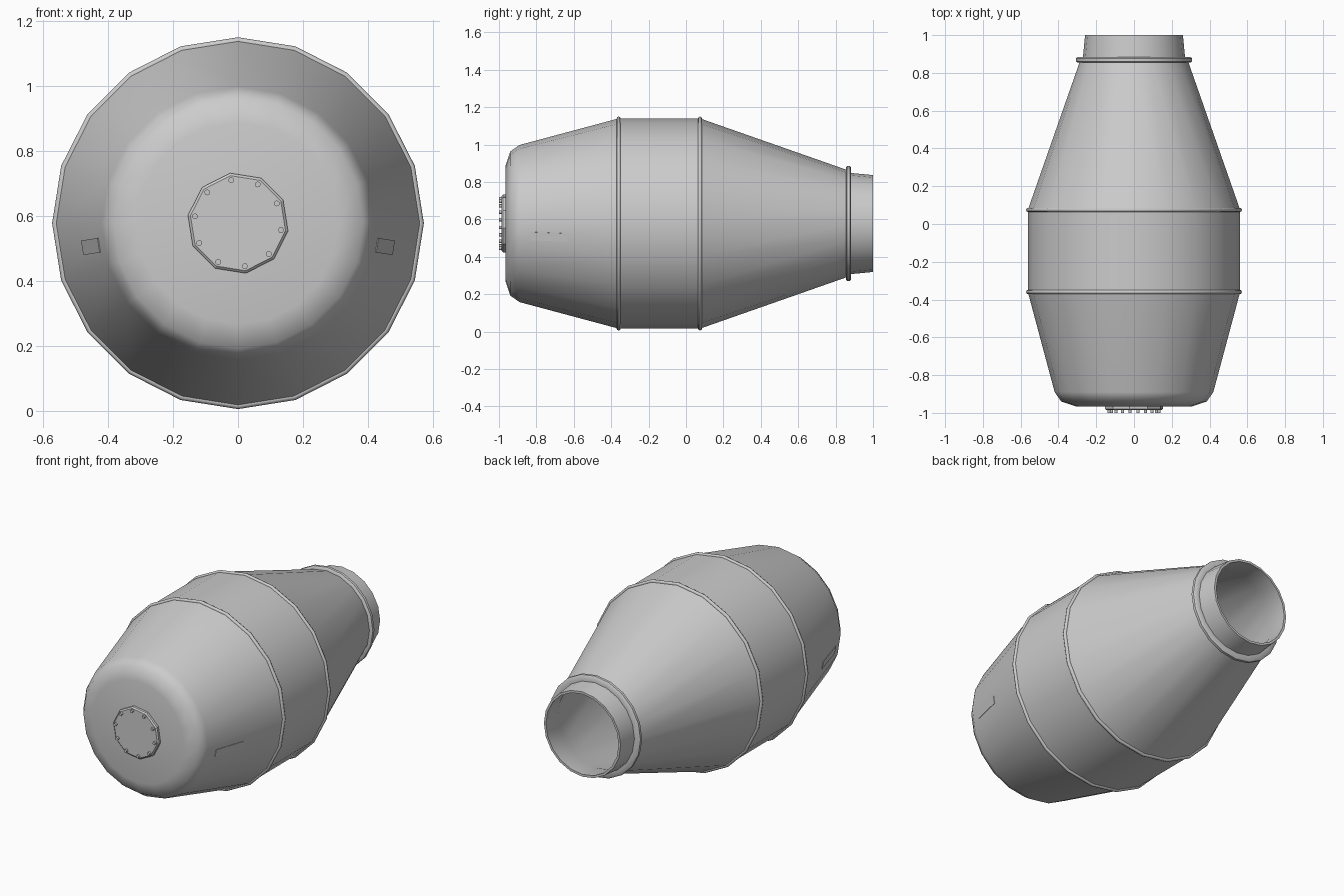
import bpy, bmesh
from math import sin, cos, pi, radians
from mathutils import Matrix, Vector

cube = bpy.data.objects.get("Cube")
if cube:
    bpy.data.objects.remove(cube, do_unlink=True)

AXIS_Z = 0.578      # height of the drum's axis
SIDES = 20

steel = bpy.data.materials.new("grey steel")
steel.use_nodes = True
GREY = (0.6, 0.6, 0.6, 1)
steel.diffuse_color = GREY
steel.node_tree.nodes["Principled BSDF"].inputs["Base Color"].default_value = GREY


def finish(bm, name, angle=45):
    mesh = bpy.data.meshes.new(name)
    bm.to_mesh(mesh)
    bm.free()
    mesh.materials.append(steel)
    obj = bpy.data.objects.new(name, mesh)
    bpy.context.collection.objects.link(obj)
    bpy.ops.object.select_all(action='DESELECT')
    obj.select_set(True)
    bpy.context.view_layer.objects.active = obj
    bpy.ops.object.shade_smooth_by_angle(angle=radians(angle))
    return obj


def lathe(name, profile, sides=SIDES, start=90, closed=False, angle=45):
    """Turn a (y, radius) profile round the drum axis."""
    bm = bmesh.new()
    loops = []
    for y, r in profile:
        turns = [radians(start) + 2 * pi * k / sides for k in range(sides)]
        loops.append([bm.verts.new((r * cos(a), y, AXIS_Z + r * sin(a))) for a in turns])
    pairs = list(zip(loops, loops[1:]))
    if closed:
        pairs.append((loops[-1], loops[0]))
    for a, b in pairs:
        for k in range(sides):
            n = (k + 1) % sides
            bm.faces.new((a[k], b[k], b[n], a[n]))
    bmesh.ops.remove_doubles(bm, verts=bm.verts, dist=0.0001)
    return finish(bm, name, angle)


# Drum shell in sections, crisp where the hoops sit
front = lathe("front_drum", [(-0.965, 0), (-0.965, 0.31), (-0.94, 0.385),
                             (-0.89, 0.42), (-0.36, 0.562)])
front.modifiers.new("Weighted Normal", 'WEIGHTED_NORMAL').keep_sharp = True
lathe("middle_drum", [(-0.36, 0.562), (0.075, 0.562)])
lathe("rear_cone", [(0.075, 0.562), (0.865, 0.285)])
lathe("mouth_neck", [(0.865, 0.272), (1.0, 0.259), (1.0, 0.245)])

# Hollow inside, from the mouth to the closed front
lathe("drum_lining", [(1.0, 0.245), (0.865, 0.258), (0.075, 0.545), (-0.36, 0.545),
                      (-0.88, 0.405), (-0.945, 0.3), (-0.945, 0)])

# Rounded hoops over the seams
for label, y in (("front", -0.36), ("rear", 0.075)):
    tube = [(y - 0.011 * cos(t * pi / 4), 0.561 + 0.011 * sin(t * pi / 4)) for t in range(8)]
    lathe(label + "_hoop", tube, closed=True, angle=60)

# Flange at the base of the neck
lathe("neck_flange", [(0.855, 0.27), (0.855, 0.3), (0.861, 0.307), (0.877, 0.307),
                      (0.883, 0.3), (0.883, 0.27)], closed=True)

# Ten-sided hatch with a bolt at each corner
lathe("front_hatch", [(-0.986, 0), (-0.986, 0.148), (-0.979, 0.156), (-0.964, 0.156)],
      sides=10, start=99, angle=20)
bm = bmesh.new()
for k in range(10):
    a = radians(99 + 36 * k)
    place = Matrix.Translation((0.134 * cos(a), -0.992, AXIS_Z + 0.134 * sin(a)))
    bmesh.ops.create_cone(bm, cap_ends=True, segments=10, radius1=0.009, radius2=0.009,
                          depth=0.016, matrix=place @ Matrix.Rotation(pi / 2, 4, 'X'))
finish(bm, "hatch_bolts")

# Narrow plates lying on the front taper, one each side
for label, deg in (("left", -9), ("right", 189)):
    a = radians(deg)
    radial = Vector((cos(a), 0, sin(a)))
    along = (Vector((0, 0.53, 0)) + radial * 0.14).normalized()
    across = radial.cross(Vector((0, 1, 0))).normalized()
    normal = across.cross(along)
    place = Matrix((across, along, normal)).transposed().to_4x4()
    place.translation = radial * 0.457 + Vector((0, -0.73, AXIS_Z))
    bm = bmesh.new()
    bmesh.ops.create_cube(bm, size=1, matrix=place @ Matrix.Diagonal((0.045, 0.2, 0.006, 1)))
    bmesh.ops.recalc_face_normals(bm, faces=bm.faces)
    finish(bm, label + "_side_plate")
